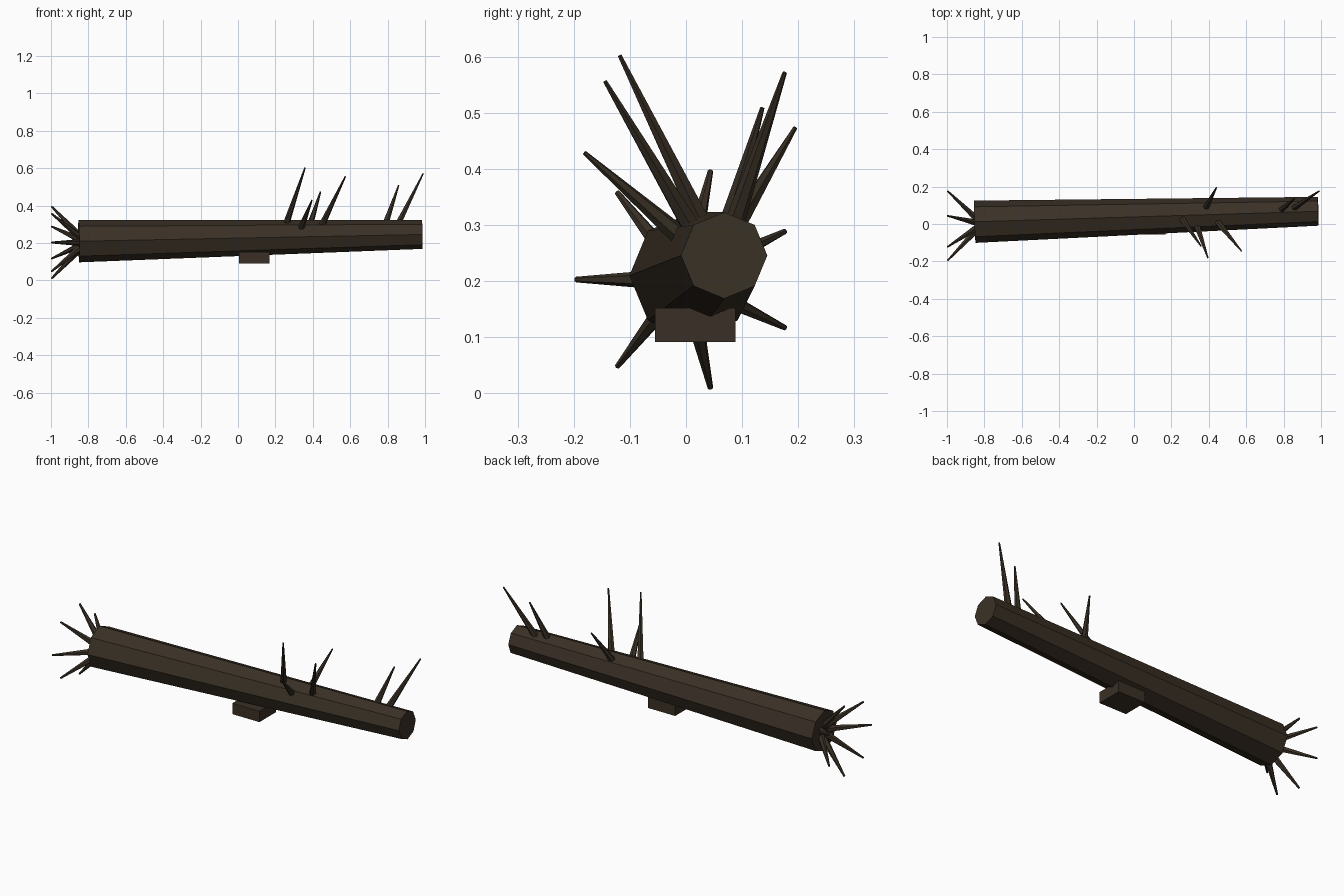
import bpy, math
from mathutils import Vector

if "Cube" in bpy.data.objects:
    bpy.data.objects.remove(bpy.data.objects["Cube"])

bark = bpy.data.materials.new("dark bark")
bark.diffuse_color = (0.042, 0.030, 0.019, 1)
bark.use_nodes = True
bark.node_tree.nodes["Principled BSDF"].inputs["Base Color"].default_value = bark.diffuse_color


def tapered(name, a, b, r1, r2, sides):
    """Flat-sided tapered cylinder running from point a to point b."""
    a, b = Vector(a), Vector(b)
    d = (b - a).normalized()
    u = (Vector((0, 0, 1)) - d * d.z).normalized()
    v = d.cross(u)
    verts = []
    for c, r in ((a, r1), (b, r2)):
        for i in range(sides):
            t = 2 * math.pi * i / sides
            verts.append(c + r * (u * math.cos(t) + v * math.sin(t)))
    n = sides
    faces = [(i, (i + 1) % n, n + (i + 1) % n, n + i) for i in range(n)]
    faces += [tuple(reversed(range(n))), tuple(range(n, 2 * n))]
    mesh = bpy.data.meshes.new(name)
    mesh.from_pydata(verts, [], faces)
    mesh.materials.append(bark)
    obj = bpy.data.objects.new(name, mesh)
    bpy.context.collection.objects.link(obj)
    return obj


# Fallen trunk, thick at the root end
tapered("trunk", (-0.851, 0.012, 0.21), (0.985, 0.068, 0.246), 0.113, 0.077, 8)

# Ring of seven roots flaring from the thick end
for i in range(7):
    t = math.pi + 2 * math.pi * i / 7
    c, s = math.cos(t), math.sin(t)
    tapered(f"root_{i + 1}", (-0.83, 0.02 * c, 0.203 + 0.02 * s),
            (-0.997, 0.196 * c, 0.203 + 0.198 * s), 0.02, 0.005, 6)

# Broken branches along the top: base, tip
branches = [
    ((0.257, 0.03, 0.30), (0.358, -0.118, 0.602)),
    ((0.448, 0.01, 0.295), (0.574, -0.144, 0.556)),
    ((0.337, -0.01, 0.28), (0.395, -0.181, 0.429)),
    ((0.383, 0.085, 0.29), (0.441, 0.195, 0.474)),
    ((0.788, 0.075, 0.30), (0.859, 0.136, 0.509)),
    ((0.855, 0.085, 0.30), (0.990, 0.176, 0.572)),
]
for i, (a, b) in enumerate(branches):
    tapered(f"branch_{i + 1}", a, b, 0.018, 0.004, 6)

# Support block under the trunk
bpy.ops.mesh.primitive_cube_add(size=1, location=(0.087, 0.0165, 0.122))
block = bpy.context.object
block.name = "support_block"
block.scale = (0.165, 0.143, 0.06)
block.data.materials.append(bark)
